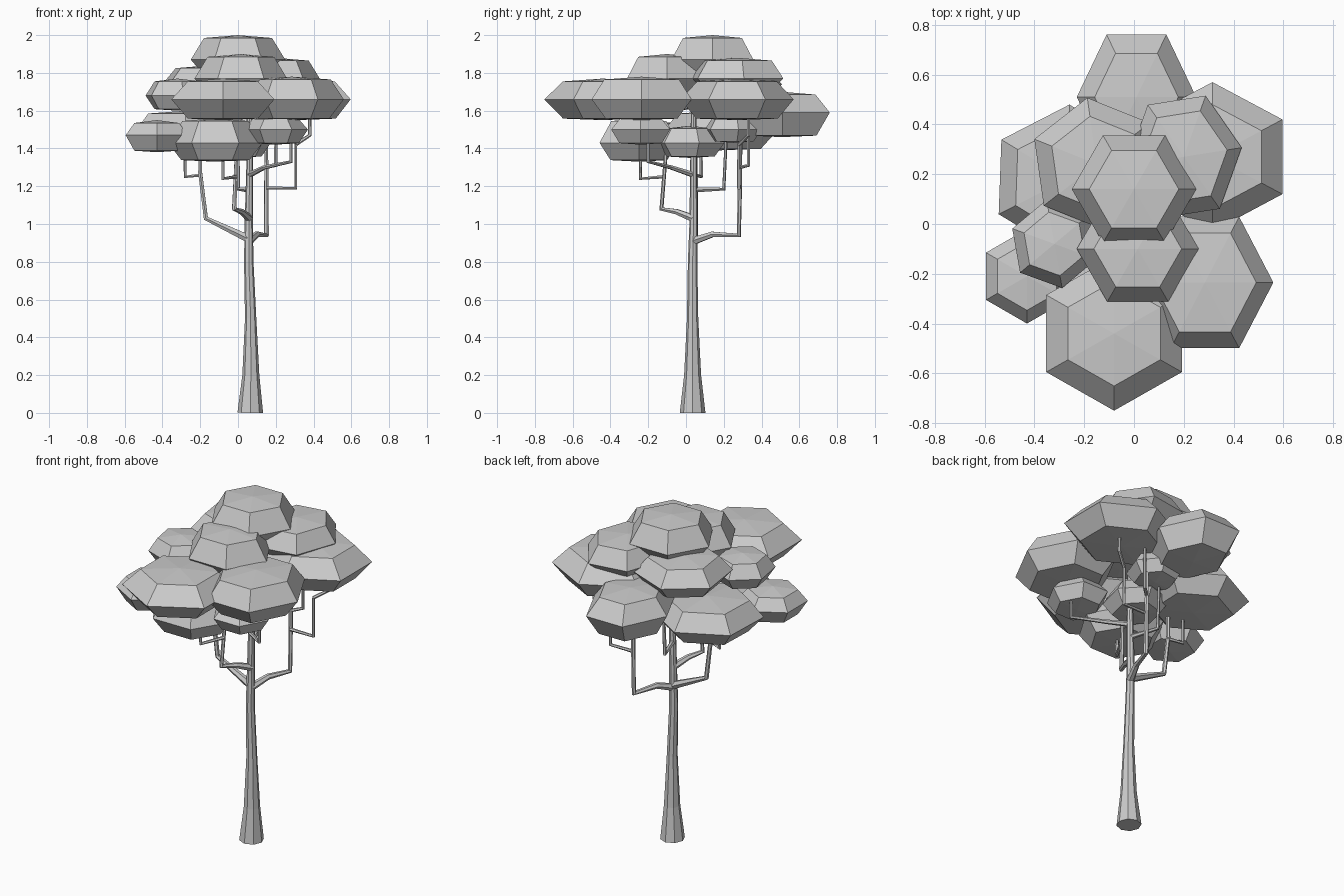
import bpy, bmesh
from math import sin, cos, radians


def clump(name, x, y, rx, ry, rot, zb, zm, zt, top=0.72, bot=0.72):
    """Faceted six-sided leaf clump: flat-ish base, wide waist, low crown."""
    bm = bmesh.new()

    def ring(z, k):
        pts = []
        for i in range(6):
            a = radians(60 * i + rot)
            pts.append(bm.verts.new((x + rx * k * cos(a), y + ry * k * sin(a), z)))
        return pts

    low, mid, high = ring(zb + 0.008, bot), ring(zm, 1), ring(zt - 0.015, top)
    base = bm.verts.new((x, y, zb))
    apex = bm.verts.new((x, y, zt))
    for i in range(6):
        j = (i + 1) % 6
        bm.faces.new((low[i], low[j], mid[j], mid[i]))
        bm.faces.new((mid[i], mid[j], high[j], high[i]))
        bm.faces.new((high[i], high[j], apex))
        bm.faces.new((low[j], low[i], base))
    me = bpy.data.meshes.new(name)
    bm.to_mesh(me)
    bm.free()
    bpy.context.collection.objects.link(bpy.data.objects.new(name, me))


def limb(name, pts, res=1):
    """Tapered faceted tube through (x, y, z, radius) points."""
    cu = bpy.data.curves.new(name, 'CURVE')
    cu.dimensions = '3D'
    cu.bevel_depth = 1
    cu.bevel_resolution = res
    cu.use_fill_caps = True
    sp = cu.splines.new('POLY')
    sp.points.add(len(pts) - 1)
    for p, (x, y, z, r) in zip(sp.points, pts):
        p.co = (x, y, z, 1)
        p.radius = r
    sp.use_smooth = False
    ob = bpy.data.objects.new(name, cu)
    bpy.context.collection.objects.link(ob)
    bpy.ops.object.select_all(action='DESELECT')
    ob.select_set(True)
    bpy.context.view_layer.objects.active = ob
    bpy.ops.object.convert(target='MESH')


# Crown
clump("leaves_top", 0.0, 0.14, 0.25, 0.25, 0, 1.78, 1.87, 2.0)
clump("leaves_upper_front", 0.015, -0.1, 0.245, 0.245, 0, 1.68, 1.77, 1.9)
clump("leaves_upper_right", 0.2, 0.27, 0.235, 0.265, 8, 1.7, 1.77, 1.88, 0.75)
clump("leaves_upper_back_left", -0.15, 0.24, 0.27, 0.27, 38, 1.65, 1.74, 1.84)
clump("leaves_upper_left", -0.32, -0.08, 0.18, 0.18, -20, 1.6, 1.68, 1.77)

# Middle tier
clump("leaves_front", -0.08, -0.44, 0.315, 0.31, 30, 1.55, 1.66, 1.77, 0.68, 0.68)
clump("leaves_right_front", 0.285, -0.235, 0.275, 0.305, 0, 1.55, 1.66, 1.78, 0.75)
clump("leaves_right_back", 0.315, 0.27, 0.325, 0.3, 30, 1.55, 1.66, 1.77, 0.7)
clump("leaves_back", 0.01, 0.51, 0.24, 0.29, 0, 1.46, 1.59, 1.7, 0.7)

# Low tier
clump("leaves_left_back", -0.27, 0.18, 0.31, 0.3, 28, 1.39, 1.49, 1.6, 0.75)
clump("leaves_left_front", -0.43, -0.21, 0.19, 0.19, 30, 1.38, 1.47, 1.55)
clump("leaves_low_front", -0.12, -0.25, 0.25, 0.24, 0, 1.33, 1.43, 1.56, 0.7)
clump("leaves_low_right", 0.2, -0.24, 0.17, 0.18, 0, 1.42, 1.5, 1.57)
clump("leaves_low_centre", 0.0, 0.02, 0.18, 0.19, 15, 1.35, 1.43, 1.52)
clump("leaves_low_back", 0.06, 0.25, 0.16, 0.16, 10, 1.43, 1.5, 1.58)

# Trunk
limb("trunk", [(0.065, 0.035, 0, 0.068), (0.068, 0.035, 0.2, 0.045),
               (0.067, 0.035, 0.5, 0.03), (0.057, 0.035, 0.8, 0.025),
               (0.057, 0.04, 1.0, 0.022), (0.062, 0.04, 1.3, 0.018),
               (0.06, 0.04, 1.6, 0.014)], 2)

# Main branches
limb("branch_left", [(0.06, 0.04, 0.92, 0.024), (-0.17, 0.05, 1.03, 0.014),
                     (-0.2, 0.05, 1.27, 0.012), (-0.2, 0.05, 1.5, 0.009)])
limb("branch_back", [(0.06, 0.04, 0.91, 0.022), (0.1, 0.14, 0.945, 0.017),
                     (0.15, 0.28, 0.94, 0.014), (0.15, 0.285, 1.2, 0.012),
                     (0.15, 0.29, 1.55, 0.009)])
limb("branch_front", [(0.06, 0.04, 1.03, 0.022), (0.02, -0.05, 1.065, 0.016),
                      (-0.02, -0.13, 1.08, 0.013), (-0.01, -0.11, 1.33, 0.01),
                      (-0.01, -0.11, 1.5, 0.008)])
limb("branch_inner", [(0.06, 0.04, 1.18, 0.015), (0.0, 0.2, 1.185, 0.011),
                      (0.0, 0.215, 1.5, 0.008)])
limb("branch_right", [(0.06, 0.04, 1.26, 0.016), (0.14, -0.08, 1.3, 0.012),
                      (0.28, -0.2, 1.33, 0.01), (0.28, -0.2, 1.6, 0.008)])

# Twigs
for i, (a, b, top) in enumerate([
        ((-0.19, 0.05, 1.26), (-0.28, 0.08, 1.25), 1.45),
        ((0.15, 0.28, 1.19), (0.305, 0.28, 1.19), 1.42),
        ((0.305, 0.28, 1.42), (0.38, 0.33, 1.47), 1.6),
        ((-0.01, -0.12, 1.25), (-0.08, -0.24, 1.24), 1.4),
        ((0.15, 0.285, 1.3), (0.2, 0.33, 1.31), 1.6)]):
    limb("twig_%d" % (i + 1), [(*a, 0.01), (*b, 0.01), (b[0], b[1], top, 0.008)])
